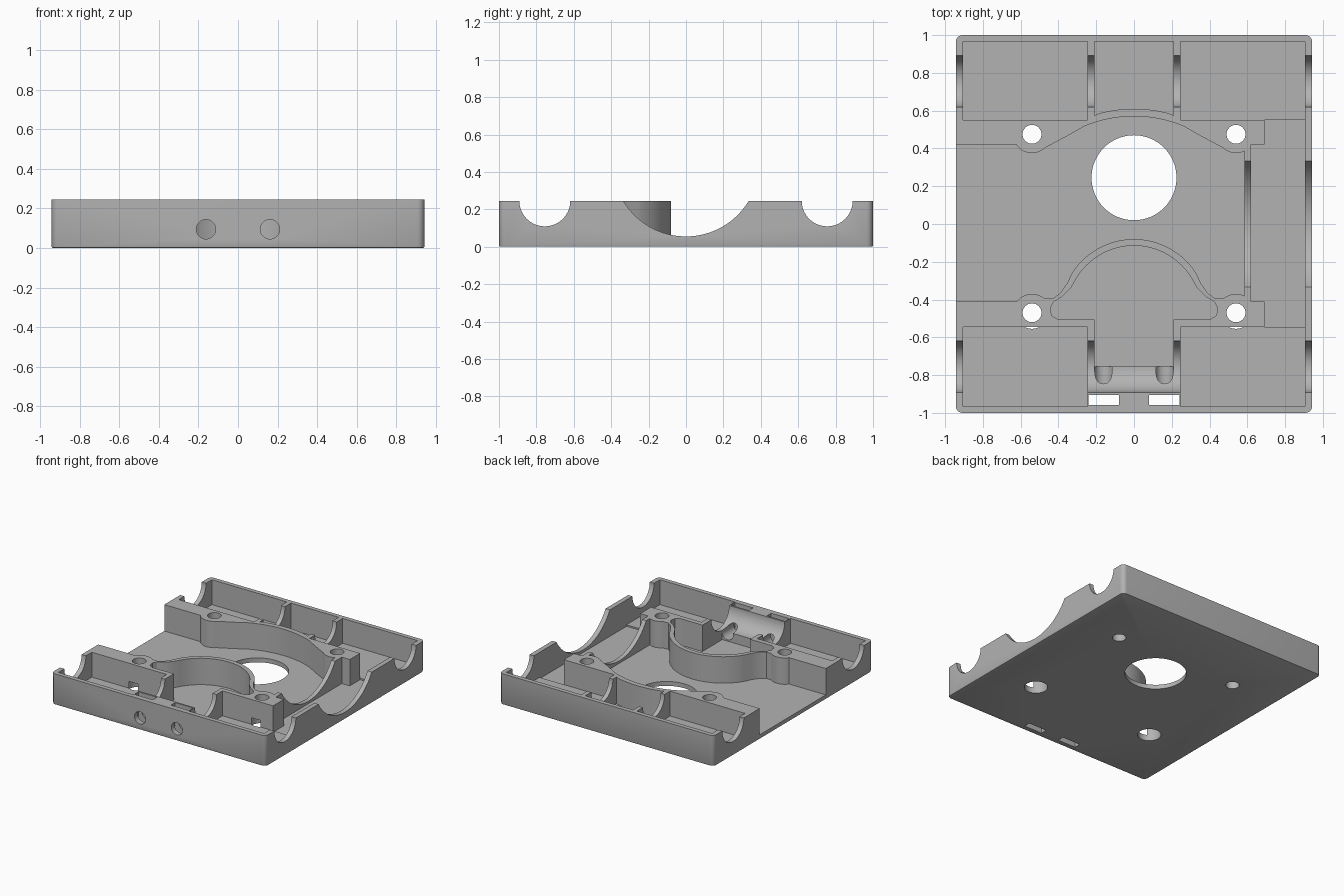
import bpy, bmesh
from math import radians, sin, cos
from mathutils import Matrix

if "Cube" in bpy.data.objects:
    bpy.data.objects.remove(bpy.data.objects["Cube"], do_unlink=True)

RIM, FLOOR, BAY_FLOOR, TOP = 0.245, 0.035, 0.047, 0.4

grey = bpy.data.materials.new("plain_grey")
grey.use_nodes = True
grey.diffuse_color = (0.45, 0.45, 0.45, 1)
grey.node_tree.nodes["Principled BSDF"].inputs["Base Color"].default_value = (0.45, 0.45, 0.45, 1)


def link(name, bm):
    bmesh.ops.recalc_face_normals(bm, faces=bm.faces)
    mesh = bpy.data.meshes.new(name)
    bm.to_mesh(mesh)
    bm.free()
    obj = bpy.data.objects.new(name, mesh)
    mesh.materials.append(grey)
    bpy.context.collection.objects.link(obj)
    return obj


def prism(name, outline, z0, z1):
    bm = bmesh.new()
    face = bm.faces.new([bm.verts.new((x, y, z0)) for x, y in outline])
    up = bmesh.ops.extrude_face_region(bm, geom=[face])["geom"]
    bmesh.ops.translate(bm, vec=(0, 0, z1 - z0),
                        verts=[v for v in up if isinstance(v, bmesh.types.BMVert)])
    return link(name, bm)


def box(name, x0, x1, y0, y1, z0, z1):
    return prism(name, [(x0, y0), (x1, y0), (x1, y1), (x0, y1)], z0, z1)


def rod(name, centre, radius, length, axis="Z", sides=48):
    turn = {"X": Matrix.Rotation(radians(90), 4, "Y"),
            "Y": Matrix.Rotation(radians(90), 4, "X"), "Z": Matrix()}[axis]
    bm = bmesh.new()
    bmesh.ops.create_cone(bm, cap_ends=True, segments=sides, radius1=radius, radius2=radius,
                          depth=length, matrix=Matrix.Translation(centre) @ turn)
    return link(name, bm)


def arc(cx, cy, r, a0, a1, steps=10):
    angles = [radians(a0 + (a1 - a0) * i / steps) for i in range(steps + 1)]
    return [(cx + r * cos(a), cy + r * sin(a)) for a in angles]


def mirror(points):
    return [(-x, y) for x, y in reversed(points)]


# Tray body with rounded corners and a fine lower edge
tray = box("tray_body", -0.943, 0.943, -1, 1, 0, RIM)
bm = bmesh.new()
bm.from_mesh(tray.data)
upright = [e for e in bm.edges if abs(e.verts[0].co.z - e.verts[1].co.z) > 0.1]
bmesh.ops.bevel(bm, geom=upright, offset=0.035, segments=6, profile=0.5, affect="EDGES")
lower = [e for e in bm.edges if max(v.co.z for v in e.verts) < 0.001]
bmesh.ops.bevel(bm, geom=lower, offset=0.008, segments=2, profile=0.5, affect="EDGES")
bm.to_mesh(tray.data)
bm.free()

cutters = []

# Central cavity, open on one side, shaped around the arches and screw bosses
front_half = arc(0, -0.47, 0.39, 90, 33, 16) + [(0.355, -0.315), (0.39, -0.365), (0.43, -0.395)]
front_boss = arc(0.54, -0.47, 0.1, 130, 63)
back_half = [(0.43, 0.425), (0.36, 0.462)] + arc(0, -0.11, 0.68, 67, 90, 12)
back_boss = arc(0.54, 0.475, 0.1, -63, -135)
far_front = mirror(arc(0.54, -0.47, 0.1, 130, 37))
far_back = mirror(arc(0.54, 0.475, 0.1, -33, -135))
right_side = front_half + front_boss + back_boss + back_half
left_side = (mirror(back_half)[1:] + mirror(arc(0.54, 0.475, 0.1, -33, -135))[:]
             + [(-1.1, 0.42), (-1.1, -0.41)] + far_front + mirror(front_half)[:-1])
cutters.append(prism("central_cavity", right_side + left_side, FLOOR, TOP))

# Round-topped pocket in front of the arch, with its narrow neck
half = arc(0, -0.47, 0.355, 90, 31, 16) + [
    (0.335, -0.34), (0.38, -0.385), (0.425, -0.412), (0.443, -0.445),
    (0.436, -0.485), (0.4, -0.506), (0.21, -0.506), (0.21, -0.755)]
cutters.append(prism("arch_pocket", half + mirror(half)[:-1], FLOOR, TOP))

# Rear middle pocket against the back arch
curve = arc(0, -0.11, 0.72, 73, 107, 14)
cutters.append(prism("rear_pocket", [(-0.21, 0.965), (-0.21, 0.574)] + curve[::-1][1:-1]
                     + [(0.21, 0.574), (0.21, 0.965)], FLOOR, TOP))

# Side pocket behind the right wall
cutters.append(prism("side_pocket", [
    (0.62, -0.41), (0.69, -0.41), (0.69, -0.545), (0.905, -0.545),
    (0.905, 0.55), (0.69, 0.55), (0.69, 0.42), (0.62, 0.42)], FLOOR, TOP))

# Four corner bays, the right ones joined to the side pocket
for y0, y1 in ((-0.965, -0.545), (0.55, 0.965)):
    cutters.append(box("corner_bay", -0.905, -0.245, y0, y1, BAY_FLOOR, TOP))
    inner = y1 if y0 < 0 else y0
    outer = y0 if y0 < 0 else y1
    step = inner + (0.05 if y0 < 0 else -0.05)
    cutters.append(prism("corner_bay", [
        (0.245, outer), (0.905, outer), (0.905, step), (0.69, step),
        (0.69, inner), (0.245, inner)], BAY_FLOOR, TOP))

# Round cradles through the walls and ribs
for y in (-0.755, 0.755):
    cutters.append(rod("cradle", (0, y, RIM), 0.136, 2.2, "X", 64))
cutters.append(rod("wide_cradle", (0.8, 0, 0.445), 0.39, 0.6, "X", 96))

# Centre opening and screw holes, the front pair counterbored
cutters.append(rod("centre_opening", (0, 0.245, 0.2), 0.225, 1, sides=64))
for x in (-0.54, 0.54):
    for y in (-0.47, 0.475):
        cutters.append(rod("screw_hole", (x, y, 0.2), 0.05, 1, sides=32))
    cutters.append(rod("counterbore", (x, -0.47, 0), 0.085, 0.2, sides=40))

# Front wire holes and tie slots
for s in (-1, 1):
    cutters.append(rod("wire_hole", (s * 0.162, -0.88, 0.095), 0.049, 0.4, "Y", 32))
    a, b = sorted((s * 0.08, s * 0.24))
    cutters.append(box("tie_slot", a, b, -0.957, -0.905, -0.2, TOP))

# Cut everything and keep the result
for cutter in cutters:
    cutter.hide_render = True
    mod = tray.modifiers.new(cutter.name, "BOOLEAN")
    mod.operation, mod.solver, mod.object = "DIFFERENCE", "EXACT", cutter
bpy.context.view_layer.update()
result = bpy.data.meshes.new_from_object(tray.evaluated_get(bpy.context.evaluated_depsgraph_get()))
tray.modifiers.clear()
tray.data = result
for cutter in cutters:
    bpy.data.objects.remove(cutter, do_unlink=True)

# Smooth curved walls, keep sharp edges
bpy.ops.object.select_all(action="DESELECT")
tray.select_set(True)
bpy.context.view_layer.objects.active = tray
bpy.ops.object.shade_smooth_by_angle(angle=radians(30))
